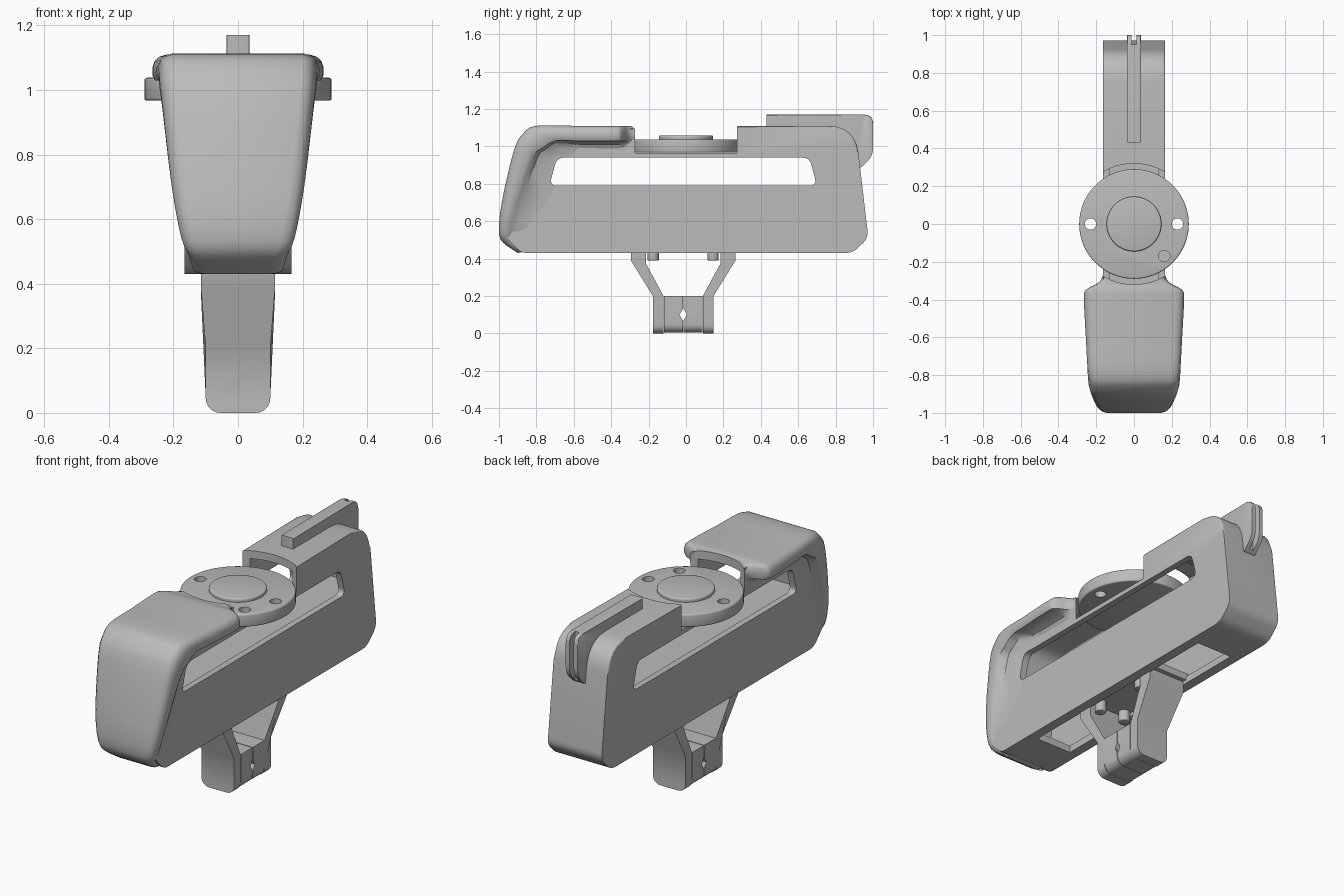
import bpy, bmesh, math
from mathutils import Vector

if "Cube" in bpy.data.objects:
    bpy.data.objects.remove(bpy.data.objects["Cube"], do_unlink=True)

grey = bpy.data.materials.new("plain grey")
grey.use_nodes = True
GREY = (0.5, 0.5, 0.5, 1)
grey.diffuse_color = GREY
grey.node_tree.nodes["Principled BSDF"].inputs["Base Color"].default_value = GREY


def finish(bm, name):
    bmesh.ops.recalc_face_normals(bm, faces=bm.faces)
    mesh = bpy.data.meshes.new(name)
    bm.to_mesh(mesh)
    bm.free()
    mesh.materials.append(grey)
    ob = bpy.data.objects.new(name, mesh)
    bpy.context.collection.objects.link(ob)
    return ob


def rounded(points, steps=6):
    """Turn (y, z, radius) corners into a rounded outline."""
    out = []
    for i, (y, z, r) in enumerate(points):
        p = Vector((y, z))
        if not r:
            out.append(p)
            continue
        a = p + (Vector(points[i - 1][:2]) - p).normalized() * r
        b = p + (Vector(points[(i + 1) % len(points)][:2]) - p).normalized() * r
        for k in range(steps + 1):
            t = k / steps
            out.append(a * (1 - t) ** 2 + p * 2 * t * (1 - t) + b * t * t)
    return out


def prism(name, points, half, edge=0.0, segments=4, shape=None):
    """Extrude a side outline across x, rounding the rims of both sides."""
    bm = bmesh.new()
    outline = rounded(points)
    sides = [[bm.verts.new((s * half, *p)) for p in outline] for s in (-1, 1)]
    caps = [bm.faces.new(s) for s in sides]
    n = len(outline)
    for i in range(n):
        j = (i + 1) % n
        bm.faces.new((sides[0][i], sides[0][j], sides[1][j], sides[1][i]))
    if shape:
        shape(bm)
    if edge:
        rims = list({e for f in caps for e in f.edges})
        bmesh.ops.bevel(bm, geom=rims, offset=edge, segments=segments,
                        profile=0.5, affect='EDGES', clamp_overlap=True)
    return finish(bm, name)


def box(name, x, y0, y1, z0, z1, edge=0.0):
    return prism(name, [(y0, z0, 0), (y1, z0, 0), (y1, z1, 0), (y0, z1, 0)], x, edge, 2)


def cylinder(name, x, y, z0, z1, r, edge=0.0, sides=64):
    bm = bmesh.new()
    bmesh.ops.create_cone(bm, cap_ends=True, segments=sides, radius1=r, radius2=r, depth=z1 - z0)
    bmesh.ops.translate(bm, vec=(x, y, (z0 + z1) / 2), verts=bm.verts)
    if edge:
        rims = [e for e in bm.edges if abs(e.verts[0].co.z - e.verts[1].co.z) < 1e-5]
        bmesh.ops.bevel(bm, geom=rims, offset=edge, segments=3, profile=0.5, affect='EDGES')
    return finish(bm, name)


def cut(targets, cutters):
    for ob in targets:
        bpy.context.view_layer.objects.active = ob
        for c in cutters:
            m = ob.modifiers.new("cut", 'BOOLEAN')
            m.operation, m.solver, m.object = 'DIFFERENCE', 'EXACT', c
            bpy.ops.object.modifier_apply(modifier=m.name)
    for c in cutters:
        bpy.data.objects.remove(c, do_unlink=True)


# Long hollow housing
housing = prism("housing", [
    (-0.88, 0.43, 0.03), (0.89, 0.43, 0.04), (0.975, 0.51, 0.04), (0.905, 1.11, 0.15),
    (0, 1.11, 0), (0, 1.09, 0), (-0.9, 1.09, 0.15), (-0.97, 0.52, 0.04)], 0.165, 0.04)

# Flared front hood: outer y, z, half width, flange y, z, root y, z
stations = [Vector(s) for s in (
    (-.90, .43, .14, -.88, .46, -.80, .45), (-.96, .47, .15, -.92, .50, -.72, .50),
    (-1.0, .53, .175, -.93, .55, -.68, .56), (-.985, .70, .205, -.90, .70, -.63, .70),
    (-.92, .98, .235, -.82, .94, -.57, .90), (-.87, 1.07, .243, -.77, .99, -.55, .95),
    (-.80, 1.11, .247, -.70, 1.03, -.53, .98), (-.60, 1.11, .255, -.60, 1.03, -.50, .98),
    (-.39, 1.11, .265, -.39, 1.03, -.39, .98), (-.345, 1.11, .25, -.345, 1.03, -.345, .98),
    (-.315, 1.11, .195, -.315, 1.03, -.315, .98), (-.28, 1.11, .168, -.28, 1.03, -.28, .98),
    (-.20, 1.11, .166, -.20, 1.03, -.20, .98))]


def section(s):
    y, z, w, fy, fz, ry, rz = s
    p, f, r = Vector((y, z)), Vector((fy, fz)), Vector((ry, rz))
    root = min(0.16, w - 0.012)
    half = [(w - dx, p.lerp(f, t)) for dx, t in
            ((.045, 0), (.022, .08), (.007, .25), (0, .5), (0, .8), (.008, 1))]
    half += [(root + (w - root) * a, f.lerp(r, b)) for a, b in ((.45, .1), (.15, .4), (0, 1))]
    half = [(x, *q) for x, q in half]
    return half + [(-x, a, b) for x, a, b in reversed(half)]


def spline(keys, steps):
    out = []
    for i in range(len(keys) - 1):
        a, b, c, d = keys[max(i - 1, 0)], keys[i], keys[i + 1], keys[min(i + 2, len(keys) - 1)]
        for k in range(steps):
            t = k / steps
            m, n = (c - a) / 2, (d - b) / 2
            if (c - b).length > 2.5 * (b - a).length or (c - b).length < 0.4 * (d - c).length:
                m, n = c - b, c - b
            out.append(b * (2*t**3 - 3*t*t + 1) + m * (t**3 - 2*t*t + t)
                       + c * (3*t*t - 2*t**3) + n * (t**3 - t*t))
    return out + [keys[-1]]


bm = bmesh.new()
rings = [[bm.verts.new(v) for v in section(s)] for s in spline(stations, 3)]
for a, b in zip(rings, rings[1:]):
    for i in range(len(a)):
        j = (i + 1) % len(a)
        bm.faces.new((a[i], a[j], b[j], b[i]))
bm.faces.new(rings[0])
bm.faces.new(rings[-1])
bmesh.ops.triangulate(bm, faces=bm.faces)
hood = finish(bm, "front_hood")

# Cavity, side slot, turntable recess and bottom opening
cut([housing, hood], [
    prism("cavity", [(-0.84, 0.47, 0), (0.88, 0.47, 0), (0.84, 1.07, 0.1), (-0.78, 1.06, 0.1)], 0.13),
    prism("slot", [(-0.73, 0.79, 0.04), (0.70, 0.79, 0.04), (0.66, 0.94, 0.04), (-0.69, 0.94, 0.04)], 0.5),
    cylinder("recess", 0, 0, 0.965, 1.4, 0.32),
    box("opening", 0.11, -0.65, 0.65, 0.3, 0.5)])
box("inner_floor", 0.135, -0.85, 0.88, 0.75, 0.78)

# Turntable disc with two through holes and one blind hole
disc = cylinder("turntable", 0, 0, 0.967, 1.038, 0.29, 0.008, 96)
cut([disc], [cylinder("hole", x, y, z, 1.2, 0.03, sides=32)
             for x, y, z in ((-0.23, 0, 0.8), (0.23, 0, 0.8), (0.16, -0.17, 1.0))])
cylinder("turntable_hub", 0, 0, 1.03, 1.058, 0.145, 0.008)

# Rear sight fin with a grooved back edge
fin = prism("rear_fin", [(0.43, 1.05, 0), (0.8, 0.9, 0), (0.93, 0.88, 0.02), (1.0, 0.95, 0.04),
                         (1.0, 1.17, 0.05), (0.43, 1.17, 0)], 0.036, 0.004, 2)
cut([fin], [box("groove", 0.013, 0.95, 1.2, 0.5, 1.4)])

# Clamp bracket below, mirrored about its seam
SEAM = -0.015


def taper(bm):
    for v in bm.verts:
        if v.co.z < 0.3:
            v.co.x *= 0.1 / 0.115
    feet = [e for e in bm.edges if all(v.co.z < 0.01 for v in e.verts)
            and abs(e.verts[0].co.x - e.verts[1].co.x) < 1e-4]
    bmesh.ops.bevel(bm, geom=feet, offset=0.045, segments=5, profile=0.5, affect='EDGES')


for side, label in ((-1, "front"), (1, "rear")):
    def at(points):
        return [(SEAM + side * y, z, 0) for y, z in points]
    prism(label + "_arm", at([(0.28, 0.5), (0.28, 0.39), (0.162, 0.2), (0.162, 0),
                              (0.105, 0), (0.105, 0.2), (0.2, 0.375), (0.2, 0.5)]),
          0.115, shape=taper)
    prism(label + "_jaw", at([(0.103, 0.004), (0.103, 0.2), (0.002, 0.2), (0.002, 0.13),
                              (0.02, 0.1), (0.002, 0.07), (0.002, 0.004)]), 0.115, shape=taper)
    for x in (-0.08, 0.08):
        cylinder(label + "_bolt", x, SEAM + side * 0.16, 0.39, 0.47, 0.03, 0.005, 24)
box("mounting_plate", 0.125, -0.32, 0.29, 0.45, 0.49)

# Smooth shading with crisp edges
for ob in bpy.context.scene.objects:
    ob.select_set(ob.type == 'MESH')
bpy.context.view_layer.objects.active = housing
bpy.ops.object.shade_smooth_by_angle(angle=math.radians(32))
